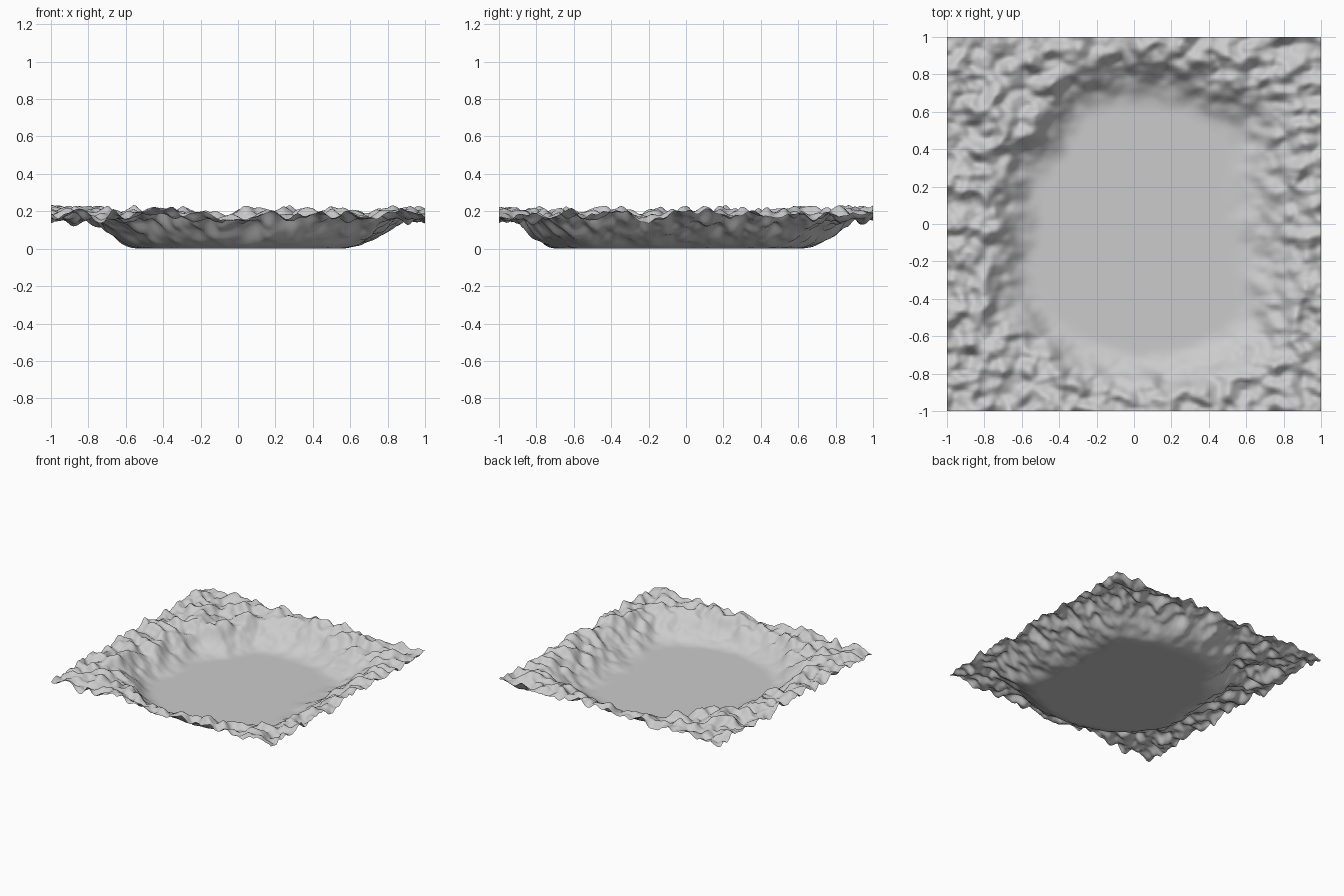
import bpy, bmesh, math
from mathutils import Vector, noise

if "Cube" in bpy.data.objects:
    bpy.data.objects.remove(bpy.data.objects["Cube"])

# Basin outline: angle in degrees, floor radius, rim radius
OUTLINE = [(0, .45, .94), (20, .48, .98), (40, .62, 1.09), (60, .62, .94), (90, .58, .94),
           (112, .58, .96), (125, .52, .86), (135, .48, .78), (153, .49, .86),
           (180, .46, .78), (215, .57, .93), (236, .62, .90), (255, .64, .93),
           (270, .66, .94), (298, .68, 1.0), (316, .70, 1.08), (338, .54, 1.0), (360, .45, .94)]
PLATEAU = 0.182
CELLS = 150


def radii(angle):
    for (a0, f0, r0), (a1, f1, r1) in zip(OUTLINE, OUTLINE[1:]):
        if a0 <= angle <= a1:
            k = (angle - a0) / (a1 - a0)
            k = k * k * (3 - 2 * k)
            return f0 + (f1 - f0) * k, r0 + (r1 - r0) * k
    return OUTLINE[0][1:]


def height(x, y):
    floor, rim = radii(math.degrees(math.atan2(y, x)) % 360)
    t = (math.hypot(x, y) - floor) / (rim - floor)
    t = min(max(t, 0), 1) ** 1.4
    t = t * t * (3 - 2 * t)
    # Rocky detail, fades to nothing on the flat floor
    bumps = (0.050 * noise.noise(Vector((x * 6, y * 7, 3.1)))
             + 0.055 * noise.noise(Vector((x * 12, y * 14, 8.7)))
             + 0.012 * noise.noise(Vector((x * 25, y * 30, 1.4))))
    return max(0, t * PLATEAU + t ** 0.8 * bumps)


# Terrain sheet with the sunken flat floor
bm = bmesh.new()
bmesh.ops.create_grid(bm, x_segments=CELLS, y_segments=CELLS, size=1)
for v in bm.verts:
    v.co.z = height(v.co.x, v.co.y)
for f in bm.faces:
    f.smooth = True
mesh = bpy.data.meshes.new("basin_terrain")
bm.to_mesh(mesh)
bm.free()
terrain = bpy.data.objects.new("basin_terrain", mesh)
bpy.context.collection.objects.link(terrain)
